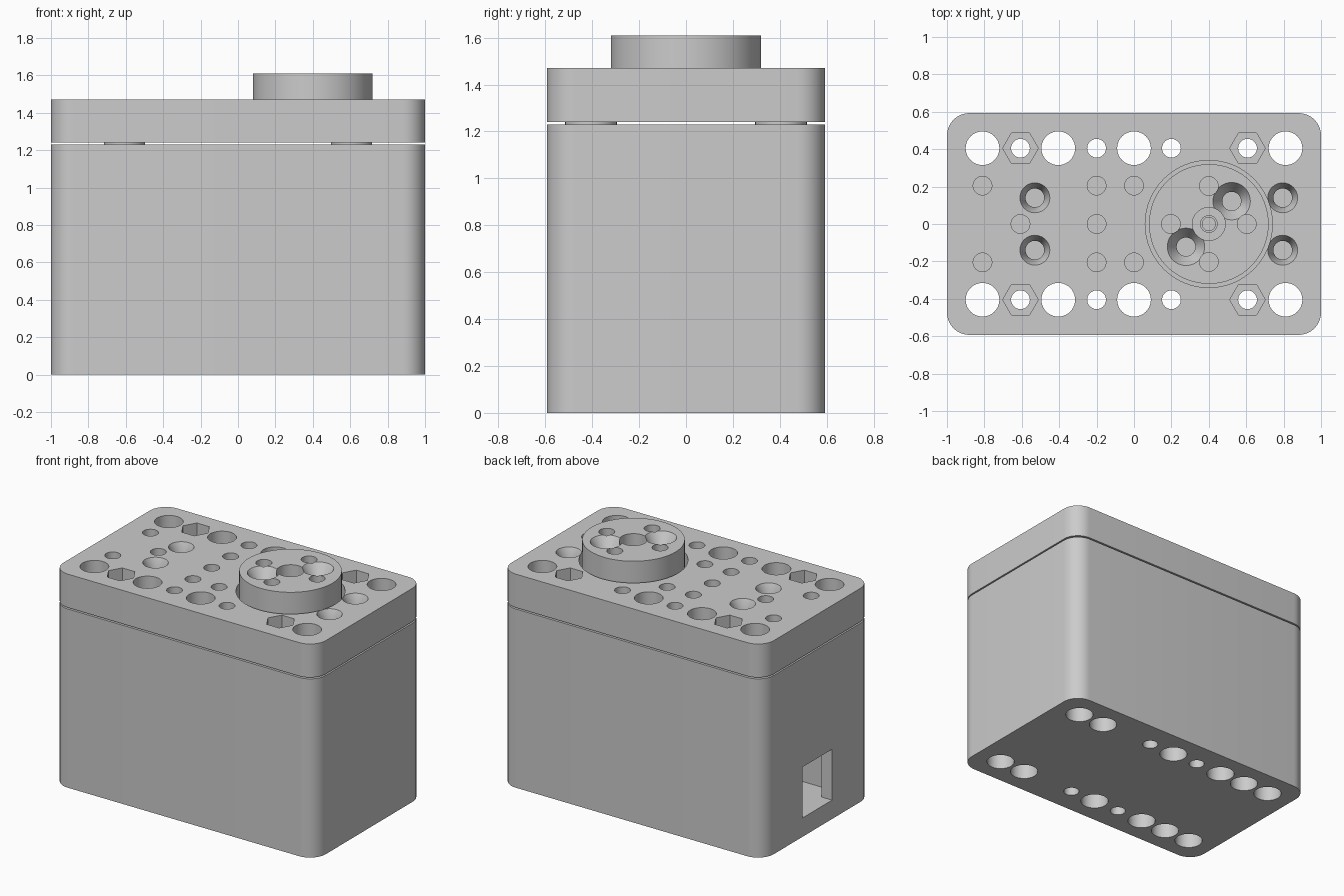
import bpy, bmesh, math
from mathutils import Vector

if "Cube" in bpy.data.objects:
    bpy.data.objects.remove(bpy.data.objects["Cube"], do_unlink=True)

grey = bpy.data.materials.new("light_grey")
grey.use_nodes = True
COLOUR = (0.6, 0.6, 0.6, 1)
grey.diffuse_color = COLOUR
grey.node_tree.nodes["Principled BSDF"].inputs["Base Color"].default_value = COLOUR

HX, HY, CORNER = 1.0, 0.593, 0.12
BODY_TOP, LID_BOTTOM, LID_TOP, DISC_TOP = 1.23, 1.24, 1.47, 1.61
ROW = 0.405            # y of the long hole rows
DISC_X = 0.4
BIG, SMALL = 0.09, 0.05


def make_object(name, bm):
    bmesh.ops.recalc_face_normals(bm, faces=bm.faces)
    mesh = bpy.data.meshes.new(name)
    bm.to_mesh(mesh)
    bm.free()
    mesh.materials.append(grey)
    obj = bpy.data.objects.new(name, mesh)
    bpy.context.collection.objects.link(obj)
    return obj


def lathe(bm, x, y, profile, sides=40, ring=False):
    """Revolve (radius, z) points; capped at both ends, or a closed ring."""
    rings = []
    for r, z in profile:
        angles = [2 * math.pi * i / sides for i in range(sides)]
        rings.append([bm.verts.new((x + r * math.cos(a), y + r * math.sin(a), z)) for a in angles])
    pairs = list(zip(rings, rings[1:]))
    if ring:
        pairs.append((rings[-1], rings[0]))
    else:
        bm.faces.new(rings[0])
        bm.faces.new(rings[-1])
    for lower, upper in pairs:
        for i in range(sides):
            j = (i + 1) % sides
            bm.faces.new((lower[i], lower[j], upper[j], upper[i]))


def box(bm, low, high):
    low, high = Vector(low), Vector(high)
    verts = bmesh.ops.create_cube(bm, size=1)["verts"]
    for v in verts:
        v.co = (low + high) / 2 + v.co * (high - low)


def rounded_block(name, bottom, top):
    bm = bmesh.new()
    box(bm, (-HX, -HY, bottom), (HX, HY, top))
    upright = [e for e in bm.edges if abs(e.verts[0].co.z - e.verts[1].co.z) > 0.01]
    bmesh.ops.bevel(bm, geom=upright, offset=CORNER, segments=10, profile=0.5, affect='EDGES')
    return make_object(name, bm)


def cut(target, bm):
    """Subtract the cutter mesh and bake the result."""
    cutter = make_object("cutter", bm)
    cutter.hide_render = True
    mod = target.modifiers.new("cut", 'BOOLEAN')
    mod.operation, mod.solver, mod.object = 'DIFFERENCE', 'EXACT', cutter
    graph = bpy.context.evaluated_depsgraph_get()
    mesh = bpy.data.meshes.new_from_object(target.evaluated_get(graph))
    target.modifiers.clear()
    target.data = mesh
    bpy.data.objects.remove(cutter, do_unlink=True)


body = rounded_block("body", 0, BODY_TOP)
lid = rounded_block("lid", LID_BOTTOM, LID_TOP)

# Through holes in the two long rows
body_cut, lid_cut, hex_cut = bmesh.new(), bmesh.new(), bmesh.new()
spacers = bmesh.new()
for y in (-ROW, ROW):
    for radius, places in ((BIG, (-0.81, -0.405, 0, 0.81)), (SMALL, (-0.2, 0.2))):
        for x in places:
            lathe(body_cut, x, y, [(radius, -0.1), (radius, 1.3)])
            lathe(lid_cut, x, y, [(radius, 1.2), (radius, 1.5)])
    # Bolt holes: wide below, nut pocket and square step on top
    for x in (-0.607, 0.607):
        lathe(body_cut, x, y, [(BIG, -0.1), (BIG, 0.3), (SMALL, 0.3), (SMALL, 1.3)])
        lathe(lid_cut, x, y, [(SMALL, 1.2), (SMALL, 1.5)])
        lathe(hex_cut, x, y, [(0.095, 1.38), (0.095, 1.5)], sides=6)
        lathe(spacers, x, y, [(SMALL, BODY_TOP), (SMALL, LID_BOTTOM),
                              (0.11, LID_BOTTOM), (0.11, BODY_TOP)], ring=True)
cut(body, body_cut)

# Blind holes and countersinks in the lid
for x, y in [(px, s * 0.205) for px in (-0.81, -0.2, 0) for s in (-1, 1)] + [(-0.607, 0), (-0.2, 0)]:
    lathe(lid_cut, x, y, [(SMALL, 1.32), (SMALL, 1.5)])
for x in (-0.53, 0.795):
    for y in (-0.14, 0.14):
        lathe(lid_cut, x, y, [(SMALL, 1.32), (SMALL, 1.4), (0.08, LID_TOP), (0.08, 1.5)])
cut(lid, lid_cut)
cut(lid, hex_cut)

# Round recess for the disc
recess = bmesh.new()
lathe(recess, DISC_X, 0, [(0.34, 1.33), (0.34, 1.5)], sides=64)
cut(lid, recess)
make_object("bolt_spacers", spacers)

# Cable window and the chamber behind it
window = bmesh.new()
box(window, (-1.1, -0.16, 0.13), (-0.9, 0.16, 0.48))
cut(body, window)
chamber = bmesh.new()
box(chamber, (-0.92, -0.28, 0.13), (-0.3, 0.28, 0.9))
cut(body, chamber)

# Output disc with its screw holes
bm = bmesh.new()
lathe(bm, DISC_X, 0, [(0.32, 1.335), (0.32, DISC_TOP)], sides=64)
disc = make_object("output_disc", bm)
holes = bmesh.new()
lathe(holes, DISC_X, 0, [(0.088, 1.48), (0.088, 1.7)])
for dx, dy in ((0.203, 0), (-0.203, 0), (0, 0.203), (0, -0.203)):
    lathe(holes, DISC_X + dx, dy, [(SMALL, 1.45), (SMALL, 1.7)])
cut(disc, holes)
sinks = bmesh.new()
for s in (-1, 1):
    lathe(sinks, DISC_X + s * 0.122, s * 0.122,
          [(SMALL, 1.45), (SMALL, 1.53), (0.1, DISC_TOP), (0.1, 1.7)])
cut(disc, sinks)

# Shaft screw in the disc centre
bm = bmesh.new()
lathe(bm, DISC_X, 0, [(0.035, 1.45), (0.035, 1.5), (0.047, 1.5), (0.047, 1.47)], ring=True)
make_object("shaft_end", bm)

# Smooth the round walls, keep edges sharp
bpy.ops.object.select_all(action='DESELECT')
for name in ("body", "lid", "output_disc", "bolt_spacers", "shaft_end"):
    obj = bpy.data.objects[name]
    obj.select_set(True)
    bpy.context.view_layer.objects.active = obj
bpy.ops.object.shade_smooth_by_angle(angle=math.radians(30))
